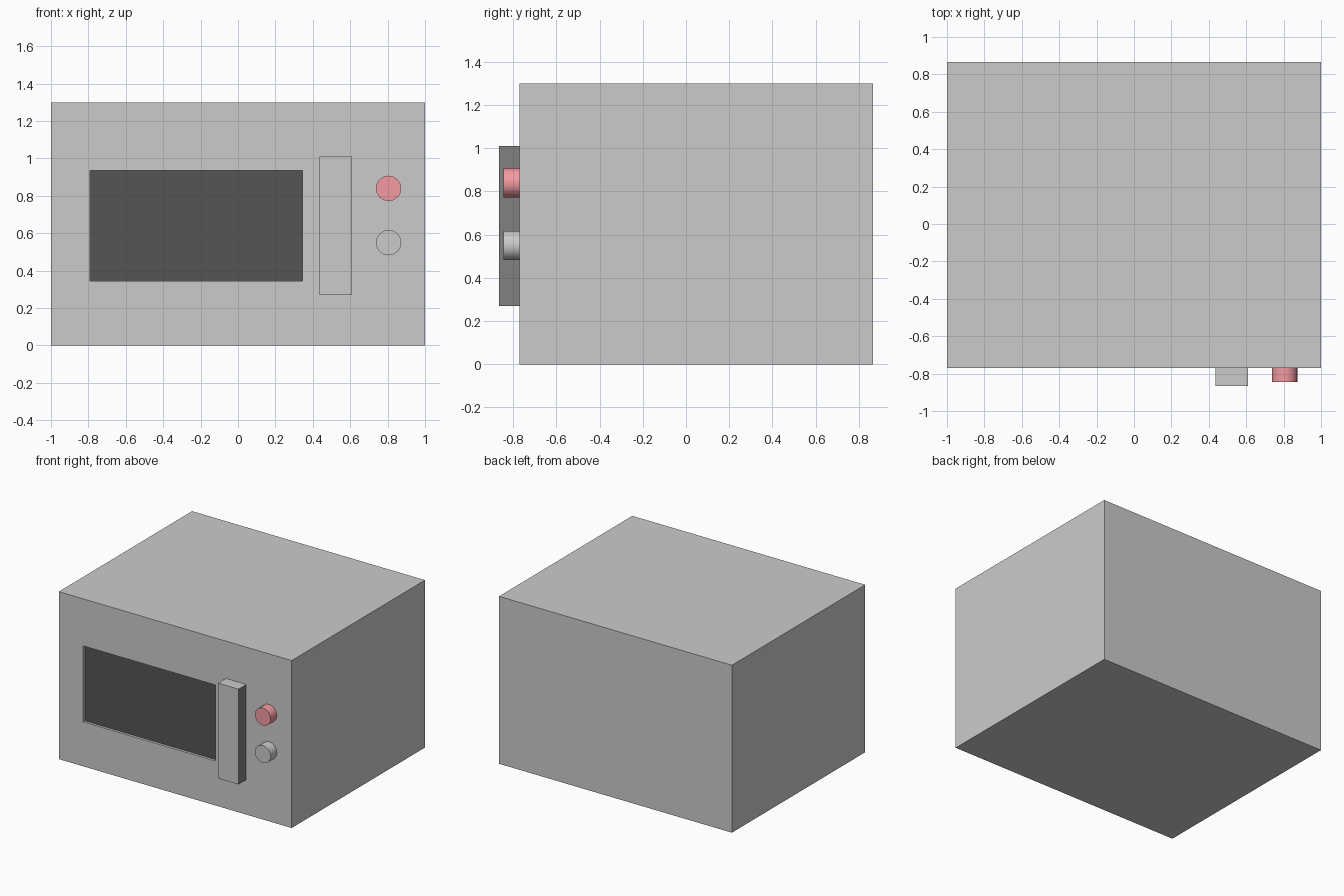
import bpy, bmesh, math
from mathutils import Matrix, Vector

if "Cube" in bpy.data.objects:
    bpy.data.objects.remove(bpy.data.objects["Cube"])


def material(name, *rgb):
    m = bpy.data.materials.new(name)
    m.diffuse_color = (*rgb, 1)
    m.use_nodes = True
    m.node_tree.nodes["Principled BSDF"].inputs["Base Color"].default_value = m.diffuse_color
    return m


GREY = material("casing_grey", 0.8, 0.8, 0.8)
PANEL = material("panel_grey", 0.6, 0.6, 0.6)
BLACK = material("window_black", 0.09, 0.09, 0.09)
DARK = material("handle_side_dark", 0.22, 0.22, 0.22)
RED = material("button_red", 0.9, 0.33, 0.36)
FRONT = -0.77


def box(x0, x1, y0, y1, z0, z1):
    bm = bmesh.new()
    bmesh.ops.create_cube(bm, size=1)
    for v in bm.verts:
        v.co = ((x0 + x1) / 2 + v.co.x * (x1 - x0),
                (y0 + y1) / 2 + v.co.y * (y1 - y0),
                (z0 + z1) / 2 + v.co.z * (z1 - z0))
    return bm


def finish(bm, name, *mats):
    bmesh.ops.recalc_face_normals(bm, faces=bm.faces)
    me = bpy.data.meshes.new(name)
    bm.to_mesh(me)
    bm.free()
    for m in mats:
        me.materials.append(m)
    ob = bpy.data.objects.new(name, me)
    bpy.context.collection.objects.link(ob)
    return ob


def face_at(bm, x, z):
    """The front face whose bounds contain (x, z)."""
    for f in bm.faces:
        xs, ys, zs = zip(*(v.co for v in f.verts))
        if max(ys) < FRONT + 0.001 and min(xs) < x < max(xs) and min(zs) < z < max(zs):
            return f


def cut(bm, x, z, axis, value):
    """Split only the front face under (x, z)."""
    f = face_at(bm, x, z)
    n = Vector((1, 0, 0)) if axis == "x" else Vector((0, 0, 1))
    bmesh.ops.bisect_plane(bm, geom=[f, *f.edges, *f.verts], plane_co=n * value, plane_no=n)


# Casing with a flush control panel and a recessed window
bm = box(-1, 1, FRONT, 0.865, 0, 1.3)
for axis, value in (("z", 0.27), ("z", 1.01), ("x", -0.875)):
    cut(bm, 0, 0.65, axis, value)
face_at(bm, 0, 0.65).material_index = 1
for axis, value in (("x", -0.79), ("x", 0.345), ("z", 0.345), ("z", 0.935)):
    cut(bm, 0, 0.65, axis, value)
window = face_at(bm, 0, 0.65)
ext = bmesh.ops.extrude_face_region(bm, geom=[window])["geom"]
for e in ext:
    if isinstance(e, bmesh.types.BMVert):
        e.co.y += 0.02
    elif isinstance(e, bmesh.types.BMFace):
        e.material_index = 2
if window.is_valid:
    bm.faces.remove(window)
finish(bm, "casing", GREY, PANEL, BLACK)

# Door handle with dark sides
bm = box(0.435, 0.61, -0.865, FRONT, 0.27, 1.01)
for f in bm.faces:
    if abs(f.normal.x) > 0.9:
        f.material_index = 1
finish(bm, "door_handle", GREY, DARK)

# Round buttons
for name, z, mat in (("upper_button", 0.84, RED), ("lower_button", 0.55, GREY)):
    bm = bmesh.new()
    bmesh.ops.create_cone(bm, cap_ends=True, segments=16, radius1=0.068, radius2=0.068,
                          depth=0.075,
                          matrix=Matrix.Translation((0.805, FRONT - 0.0375, z))
                          @ Matrix.Rotation(math.pi / 2, 4, "X"))
    ob = finish(bm, name, mat)
    bpy.context.view_layer.objects.active = ob
    ob.select_set(True)
    bpy.ops.object.shade_smooth_by_angle(angle=math.radians(30))
    ob.select_set(False)
